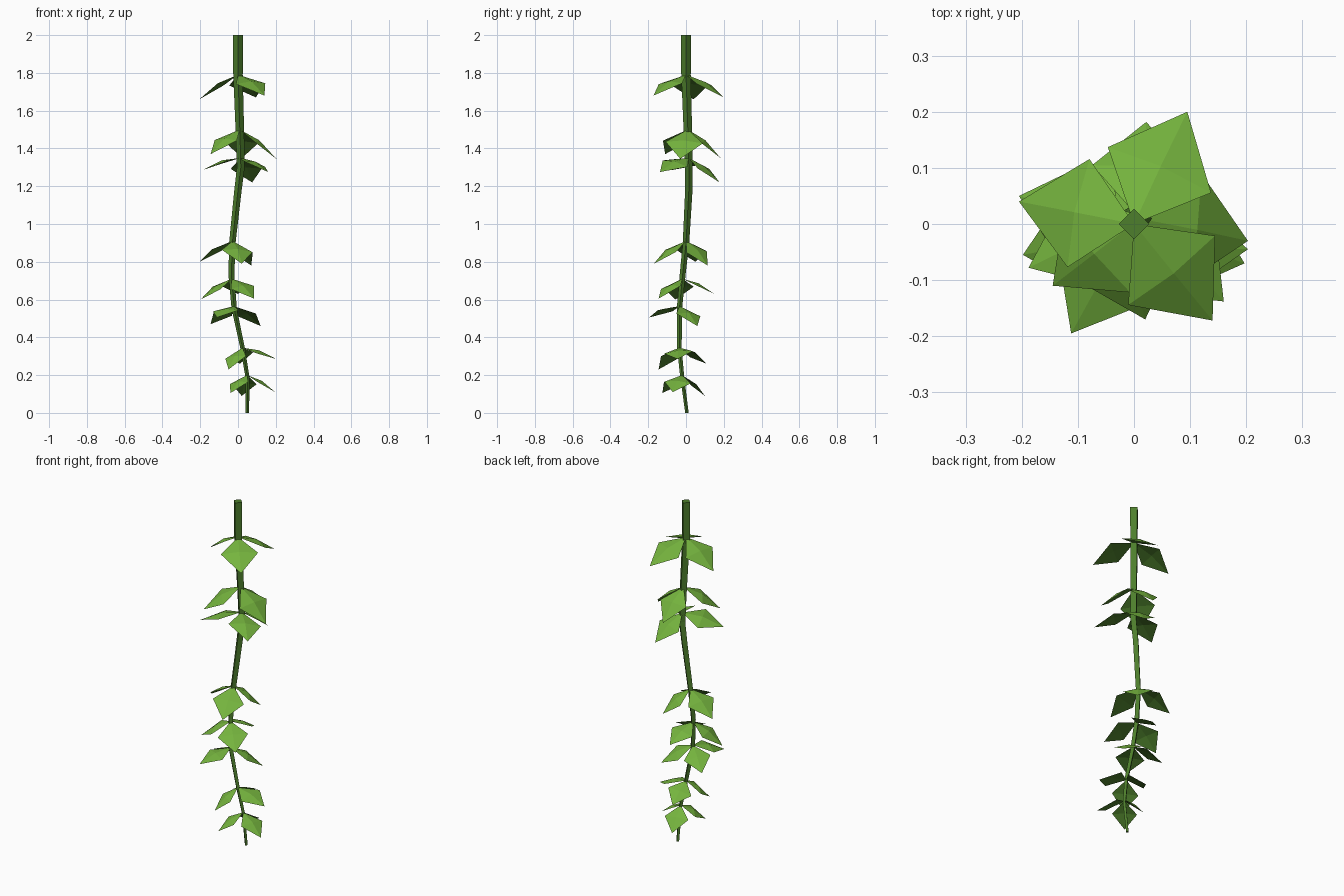
import bpy
import bmesh
import math
from mathutils import Vector

cube = bpy.data.objects.get("Cube")
if cube:
    bpy.data.objects.remove(cube, do_unlink=True)


def make_material(name, color):
    mat = bpy.data.materials.new(name)
    mat.use_nodes = True
    mat.diffuse_color = color
    bsdf = mat.node_tree.nodes["Principled BSDF"]
    bsdf.inputs["Base Color"].default_value = color
    bsdf.inputs["Roughness"].default_value = 0.9
    return mat


def make_object(name, bm, *materials):
    mesh = bpy.data.meshes.new(name)
    bm.to_mesh(mesh)
    bm.free()
    for mat in materials:
        mesh.materials.append(mat)
    obj = bpy.data.objects.new(name, mesh)
    bpy.context.scene.collection.objects.link(obj)
    return obj


leaf_green = make_material("leaf green", (0.178, 0.455, 0.048, 1))
dark_green = make_material("dark green", (0.075, 0.21, 0.025, 1))

# Stem centre line, from the top down
PATH = [Vector(p) for p in (
    (0, 0, 2), (0, 0, 1.79), (0.01, 0.01, 1.49), (0.015, 0.015, 1.3),
    (0, 0.015, 1.18), (-0.03, 0, 0.9), (-0.035, -0.018, 0.73),
    (-0.02, -0.035, 0.55), (0.025, -0.035, 0.34), (0.05, -0.02, 0.19),
    (0.05, 0.005, 0))]


def stem_point(z):
    for a, b in zip(PATH, PATH[1:]):
        if a.z >= z >= b.z:
            return a.lerp(b, (a.z - z) / (a.z - b.z))


# Square stem that tapers toward the bottom
bm = bmesh.new()
rings = []
for p in PATH:
    radius = 0.009 + 0.018 * p.z / 2
    rings.append([bm.verts.new(p + radius * Vector((math.cos(k * math.pi / 2),
                                                    math.sin(k * math.pi / 2), 0)))
                  for k in range(4)])
for upper, lower in zip(rings, rings[1:]):
    for k in range(4):
        n = (k + 1) % 4
        bm.faces.new((lower[k], lower[n], upper[n], upper[k]))
bm.faces.new(rings[0])
bm.faces.new(rings[-1][::-1])
make_object("stem", bm, dark_green)


def add_leaf(bm, base, tip, axis):
    """Thin domed diamond, one corner on the stem, with a dark underside."""
    along = tip - base
    size = along.length
    side = axis.cross(along).normalized()
    up = along.cross(side).normalized()
    middle = base + along * 0.47
    left = middle + side * size * 0.4 + up * size * 0.02
    right = middle - side * size * 0.4 + up * size * 0.02
    top = bm.verts.new(middle + up * size * 0.08)
    bottom = bm.verts.new(middle + up * size * 0.06)
    rim = [bm.verts.new(p) for p in (base, right, tip, left)]
    for k in range(4):
        n = (k + 1) % 4
        bm.faces.new((top, rim[k], rim[n]))
        bm.faces.new((bottom, rim[n], rim[k])).material_index = 1


# Each whorl: height on the stem and its three leaf tips, counterclockwise
WHORLS = [
    (1.79, (0.095, 0.2, 1.67), (-0.205, 0.04, 1.66), (0.14, -0.172, 1.68)),
    (1.5, (0.022, 0.182, 1.35), (-0.145, -0.11, 1.37), (0.203, -0.03, 1.345)),
    (1.35, (0.075, 0.178, 1.22), (-0.188, -0.078, 1.285), (0.16, -0.138, 1.275)),
    (0.91, (0.07, 0.115, 0.78), (-0.205, 0.05, 0.8), (0.02, -0.17, 0.79)),
    (0.71, (0, 0.15, 0.63), (-0.198, -0.055, 0.6), (0.085, -0.145, 0.605)),
    (0.565, (0.12, 0.06, 0.46), (-0.145, 0.06, 0.47), (-0.112, -0.195, 0.505)),
    (0.345, (0.01, 0.11, 0.26), (-0.05, -0.145, 0.23), (0.203, -0.045, 0.285)),
    (0.2, (0.02, 0.1, 0.09), (-0.04, -0.125, 0.105), (0.197, -0.07, 0.11)),
]
for number, (z, *tips) in enumerate(WHORLS, 1):
    a, b, c = (Vector(t) for t in tips)
    axis = (b - a).cross(c - a).normalized()
    bm = bmesh.new()
    for tip in (a, b, c):
        add_leaf(bm, stem_point(z), tip, axis)
    make_object(f"leaf_whorl_{number}", bm, leaf_green, dark_green)
